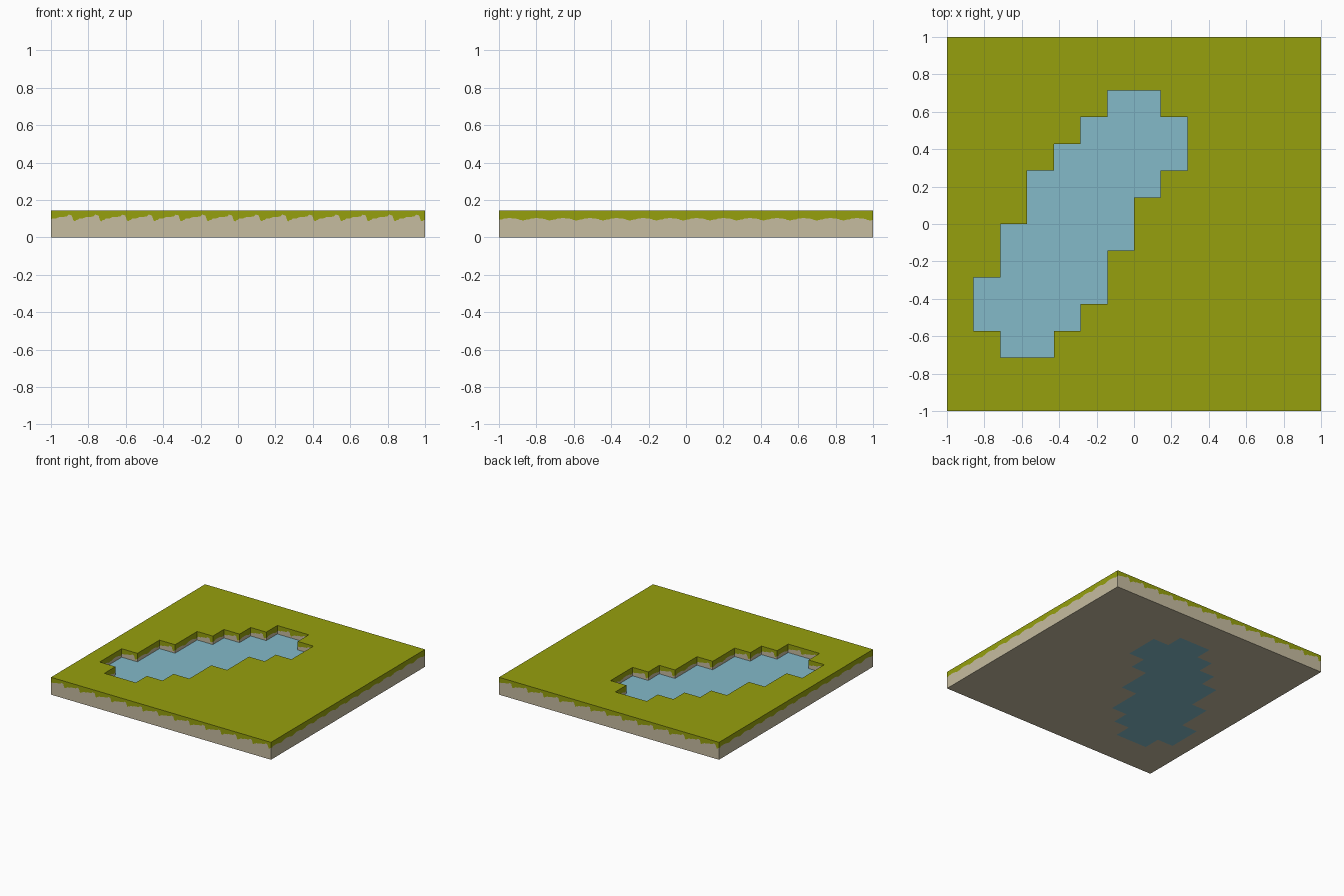
import bpy, bmesh
from mathutils import Vector

if "Cube" in bpy.data.objects:
    bpy.data.objects.remove(bpy.data.objects["Cube"])

N = 14                 # tiles per side
C = 2 / N              # tile size, also the slab height
WATER = 0.073          # water level
# pond rows, south to north: tile row -> (first column, end column)
POND = {2: (2, 4), 3: (1, 5), 4: (1, 6), 5: (2, 6), 6: (2, 7),
        7: (3, 7), 8: (3, 8), 9: (4, 9), 10: (5, 9), 11: (6, 8)}
# lower edge of the grass fringe across one tile: (fraction, height)
SCALLOP = [(0, .094), (.06, .102), (.2, .102), (.3, .108), (.5, .11), (.6, .113),
           (.66, .122), (.78, .117), (.84, .09), (.9, .086), (.95, .094), (1, .094)]
RIPPLE = [(0, .094), (.12, .096), (.2, .101), (.4, .103), (.6, .101),
          (.72, .098), (.8, .092), (.92, .091), (1, .094)]


def material(name, rgb):
    m = bpy.data.materials.new(name)
    m.diffuse_color = (*rgb, 1)
    m.use_nodes = True
    m.node_tree.nodes["Principled BSDF"].inputs["Base Color"].default_value = m.diffuse_color
    return m


grass = material("grass green", (0.305, 0.352, 0.004))
dirt = material("pale dirt", (0.565, 0.503, 0.352))
blue = material("water blue", (0.227, 0.491, 0.584))


def is_pond(i, j):
    a, b = POND.get(j, (0, 0))
    return a <= i < b


def quad(bm, pts, mat=0):
    bm.faces.new([bm.verts.new(p) for p in pts]).material_index = mat


def tile(bm, i, j, z, up, mat=0):
    x, y = -1 + i * C, -1 + j * C
    pts = [(x, y, z), (x + C, y, z), (x + C, y + C, z), (x, y + C, z)]
    quad(bm, pts if up else pts[::-1], mat)


def wall(bm, i, j, n, base):
    """One tile wide wall facing n: dirt below, ragged grass fringe above."""
    n = Vector((*n, 0))
    t = Vector((0, 0, 1)).cross(n)          # to the viewer's right
    mid = Vector((-1 + (i + .5) * C, -1 + (j + .5) * C, 0)) + n * C / 2
    prof = SCALLOP if n.y else RIPPLE

    def at(f, z):
        return mid + t * (f - .5) * C + Vector((0, 0, z))
    for (f, h), (g, k) in zip(prof, prof[1:]):
        quad(bm, [at(f, base), at(g, base), at(g, k), at(f, h)], 1)
        quad(bm, [at(f, h), at(g, k), at(g, C), at(f, C)], 0)


def finish(bm, name, mats):
    bmesh.ops.remove_doubles(bm, verts=bm.verts, dist=1e-5)
    me = bpy.data.meshes.new(name)
    bm.to_mesh(me)
    bm.free()
    for m in mats:
        me.materials.append(m)
    bpy.context.collection.objects.link(bpy.data.objects.new(name, me))


land, pond = bmesh.new(), bmesh.new()
for i in range(N):
    for j in range(N):
        if is_pond(i, j):
            # water surface and its underside
            tile(pond, i, j, WATER, True)
            tile(pond, i, j, 0, False)
            continue
        # grass top, dirt underside
        tile(land, i, j, C, True, 0)
        tile(land, i, j, 0, False, 1)
        # outer sides and pond banks
        for n in ((1, 0), (-1, 0), (0, 1), (0, -1)):
            a, b = i + n[0], j + n[1]
            if is_pond(a, b):
                wall(land, i, j, n, WATER)
            elif not (0 <= a < N and 0 <= b < N):
                wall(land, i, j, n, 0)

finish(land, "grass_slab", [grass, dirt])
finish(pond, "pond_water", [blue])
